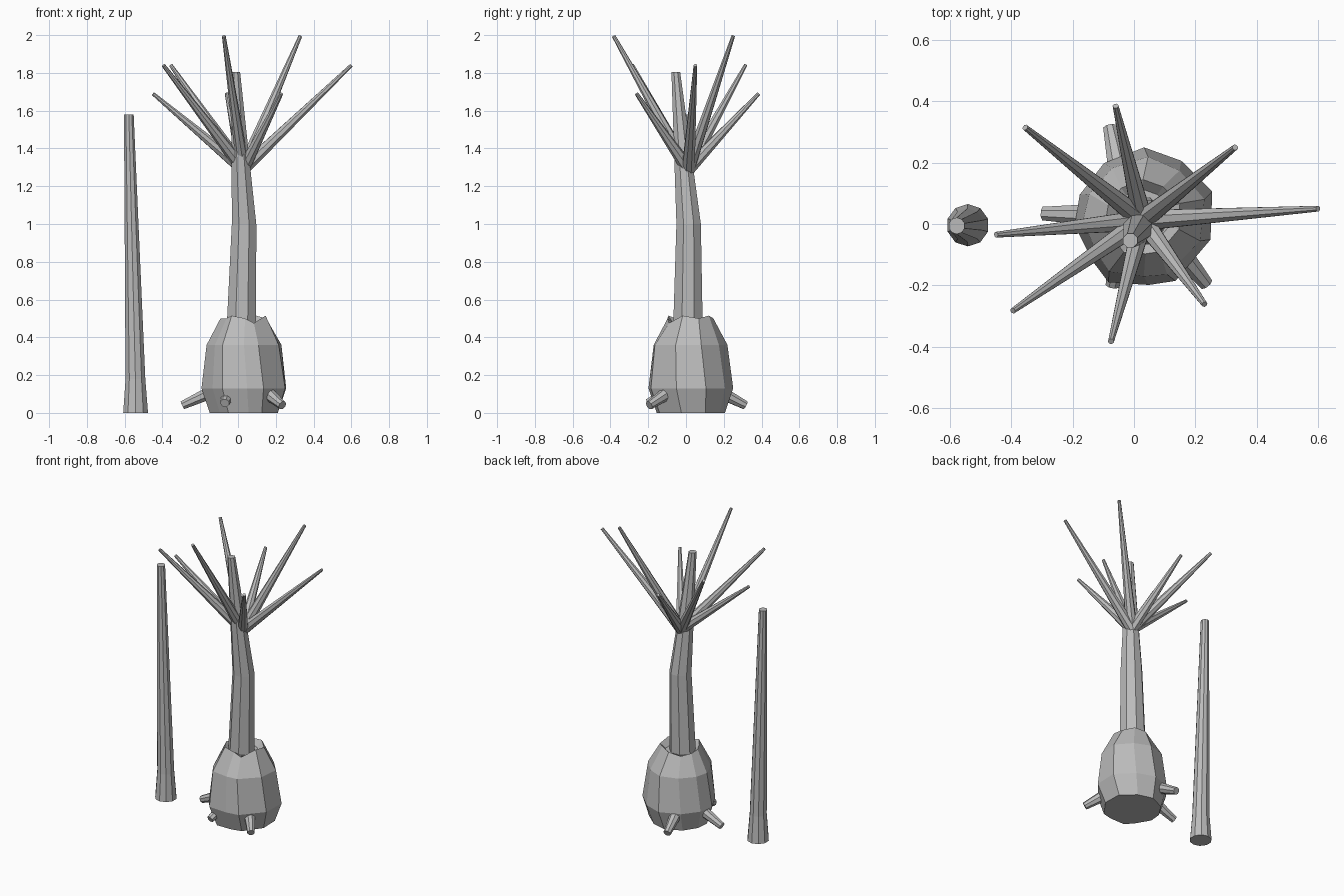
import bpy, bmesh
from math import sin, cos, pi, radians
from mathutils import Vector

cube = bpy.data.objects.get("Cube")
if cube:
    bpy.data.objects.remove(cube)

bark = bpy.data.materials.new("grey_bark")
bark.use_nodes = True
bark.diffuse_color = (0.5, 0.5, 0.5, 1)
bark.node_tree.nodes["Principled BSDF"].inputs["Base Color"].default_value = (0.5, 0.5, 0.5, 1)


def skin(name, rings):
    """Join rings of points into a closed, flat shaded tube."""
    bm = bmesh.new()
    loops = [[bm.verts.new(p) for p in ring] for ring in rings]
    n = len(loops[0])
    for a, b in zip(loops, loops[1:]):
        for i in range(n):
            j = (i + 1) % n
            bm.faces.new((a[i], a[j], b[j], b[i]))
    bm.faces.new(loops[0][::-1])
    bm.faces.new(loops[-1])
    bmesh.ops.recalc_face_normals(bm, faces=bm.faces)
    mesh = bpy.data.meshes.new(name)
    bm.to_mesh(mesh)
    bm.free()
    mesh.materials.append(bark)
    ob = bpy.data.objects.new(name, mesh)
    bpy.context.collection.objects.link(ob)
    return ob


def circle(centre, r, sides, axis=(0, 0, 1)):
    turn = Vector(axis).to_track_quat('Z', 'Y')
    return [Vector(centre) + turn @ Vector((r * cos(t), r * sin(t), 0))
            for t in (2 * pi * (i + 0.5) / sides for i in range(sides))]


def spike(name, start, end, r0, r1, sides=8):
    start, end = Vector(start), Vector(end)
    return skin(name, [circle(start, r0, sides, end - start),
                       circle(end, r1, sides, end - start)])


# Lone pole standing beside the plant
skin("pole", [circle((-0.542, -0.004, 0), 0.069, 10),
              circle((-0.543, -0.004, 0.18), 0.055, 10),
              circle((-0.578, -0.006, 1.58), 0.027, 10)])

# Bent trunk
skin("trunk", [circle((0.017, 0.010, 0.40), 0.086, 8),
               circle((0.032, 0.014, 1.0), 0.070, 8),
               circle((-0.012, -0.054, 1.805), 0.025, 8)])

# Lumpy bulb: the outline is angle and radius, the rim rises and falls
outline = [(20, 0.245), (55, 0.225), (88, 0.228), (125, 0.215), (160, 0.215),
           (187, 0.220), (222, 0.215), (243, 0.238), (276, 0.222),
           (298, 0.235), (342, 0.236)]
rim = [0.50, 0.515, 0.50, 0.48, 0.49, 0.50, 0.50, 0.515, 0.50, 0.475, 0.515]


def bulb_ring(z, scale, twist=0, heights=None):
    return [(0.025 + r * scale * cos(radians(a + twist)),
             0.022 + r * scale * sin(radians(a + twist)),
             heights[i] if heights else z)
            for i, (a, r) in enumerate(outline)]


skin("bulb", [bulb_ring(0, 0.81, 4), bulb_ring(0.13, 1), bulb_ring(0.36, 0.87, -4),
              bulb_ring(0, 0.54, 0, rim), bulb_ring(0.47, 0.40)])

# Root pegs around the foot of the bulb
pegs = [((-0.14, 0.03, 0.11), (-0.295, 0.034, 0.04)),
        ((-0.05, 0.18, 0.11), (-0.078, 0.315, 0.04)),
        ((0.15, -0.09, 0.11), (0.235, -0.195, 0.04)),
        ((-0.05, -0.10, 0.10), (-0.07, -0.20, 0.052))]
for i, (a, b) in enumerate(pegs):
    spike(f"root_peg_{i + 1}", a, b, 0.037, 0.024)

# Crown of tapering branches
tips = [(0.60, 0.05, 1.84), (0.33, 0.25, 1.995), (-0.06, 0.385, 1.69),
        (-0.355, 0.315, 1.84), (-0.45, -0.035, 1.69), (-0.395, -0.283, 1.84),
        (-0.075, -0.383, 1.995), (0.23, -0.262, 1.69)]
for i, tip in enumerate(tips):
    spike(f"branch_{i + 1}", (0.028, 0.012, 1.29), tip, 0.036, 0.010)
